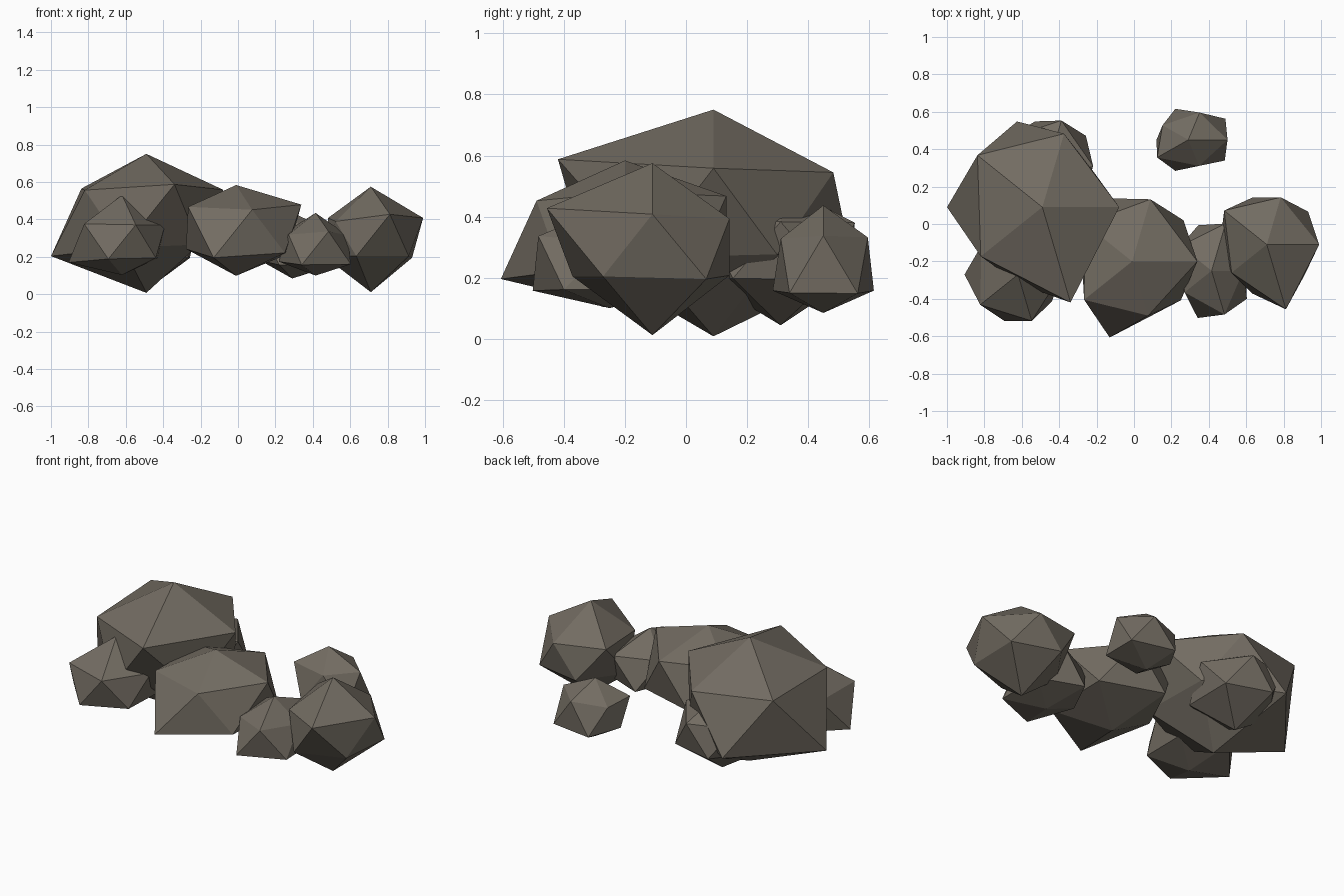
import bpy
import bmesh
from math import sin, cos, radians
from mathutils import Vector

default_cube = bpy.data.objects.get("Cube")
if default_cube:
    bpy.data.objects.remove(default_cube, do_unlink=True)

# One flat warm grey stone colour for every boulder
stone = bpy.data.materials.new("warm_grey_stone")
stone.use_nodes = True
colour = (.17, .15, .122, 1)
stone.diffuse_color = colour
shader = next(n for n in stone.node_tree.nodes if n.type == "BSDF_PRINCIPLED")
shader.inputs["Base Color"].default_value = colour
shader.inputs["Roughness"].default_value = .9

RING_HEIGHT = .447
RING_WIDTH = .894


def ring_direction(step, is_upper):
    """Unit direction of one corner on the upper or lower ring."""
    angle = radians(72 * step + (0 if is_upper else 36))
    height = RING_HEIGHT if is_upper else -RING_HEIGHT
    return Vector((RING_WIDTH * cos(angle), RING_WIDTH * sin(angle), height))


def make_rock(name, centre, peak, upper, lower, base, stretch=(1, 1.1, .77)):
    """Twenty-sided boulder whose corners each have their own radius."""
    bm = bmesh.new()
    stretch = Vector(stretch)

    def corner(direction, radius):
        return bm.verts.new(direction * radius * stretch)

    top = corner(Vector((0, 0, 1)), peak)
    bottom = corner(Vector((0, 0, -1)), base)
    high = [corner(ring_direction(i, True), r) for i, r in enumerate(upper)]
    low = [corner(ring_direction(i, False), r) for i, r in enumerate(lower)]

    # Cap fans and the zigzag band between the rings
    for i in range(5):
        j = (i + 1) % 5
        bm.faces.new((top, high[i], high[j]))
        bm.faces.new((high[i], low[i], high[j]))
        bm.faces.new((high[j], low[i], low[j]))
        bm.faces.new((bottom, low[j], low[i]))
    bmesh.ops.recalc_face_normals(bm, faces=bm.faces)

    mesh = bpy.data.meshes.new(name)
    bm.to_mesh(mesh)
    bm.free()
    mesh.materials.append(stone)
    rock = bpy.data.objects.new(name, mesh)
    rock.location = centre
    bpy.context.collection.objects.link(rock)
    return rock


# Main boulders, from the model's right to its left
make_rock("large_boulder", (-.49, .09, .4), peak=.455,
          upper=(.46, .42, .48, .455, .545),
          lower=(.36, .49, .57, .44, .39), base=.51)
make_rock("middle_boulder", (-.01, -.2, .345), peak=.31,
          upper=(.39, .355, .35, .355, .31),
          lower=(.38, .36, .3, .435, .36), base=.32)
make_rock("left_boulder", (.71, -.11, .3), peak=.357,
          upper=(.313, .27, .315, .26, .37),
          lower=(.305, .27, .28, .28, .28), base=.375)

# Smaller rocks tucked around them
make_rock("front_right_rock", (-.62, -.27, .28), peak=.325,
          upper=(.257, .27, .27, .28, .265),
          lower=(.26, .27, .32, .265, .25), base=.23)
make_rock("back_right_rock", (-.46, .31, .29), peak=.28,
          upper=(.27, .26, .27, .27, .27),
          lower=(.28, .255, .27, .27, .27), base=.32)
make_rock("front_left_rock", (.415, -.25, .25), peak=.24,
          upper=(.19, .27, .23, .2, .25),
          lower=(.25, .26, .22, .27, .26), base=.195)
make_rock("back_left_rock", (.29, .45, .25), peak=.225,
          upper=(.235, .22, .19, .23, .21),
          lower=(.275, .25, .19, .25, .27), base=.2,
          stretch=(1, .78, .83))
